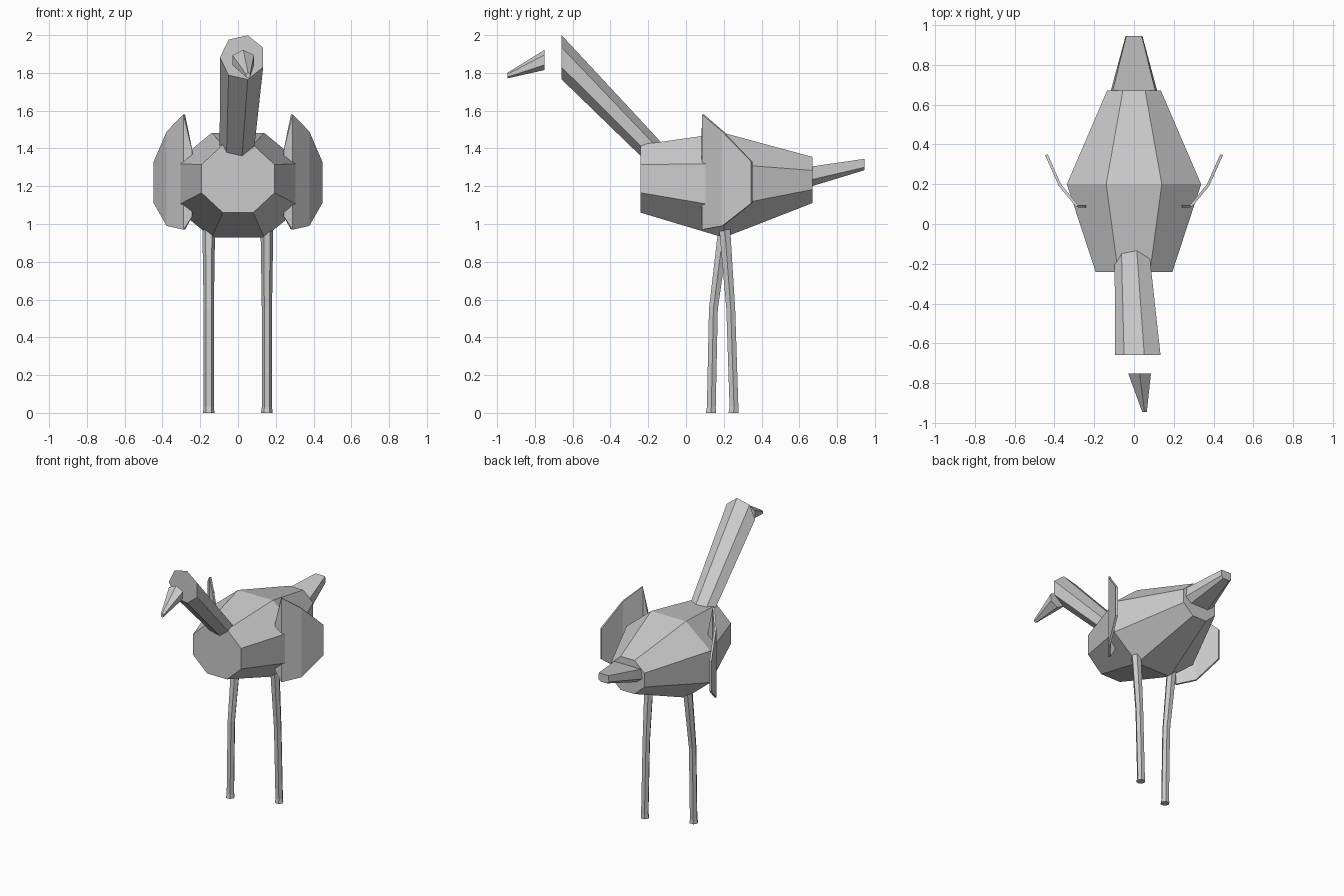
import bpy, bmesh, math
from mathutils import Vector

if "Cube" in bpy.data.objects:
    bpy.data.objects.remove(bpy.data.objects["Cube"], do_unlink=True)

GREY = (0.6, 0.6, 0.6, 1)
grey = bpy.data.materials.new("plain grey")
grey.use_nodes = True
grey.diffuse_color = GREY
grey.node_tree.nodes["Principled BSDF"].inputs["Base Color"].default_value = GREY


def finish(name, bm):
    bmesh.ops.recalc_face_normals(bm, faces=bm.faces)
    mesh = bpy.data.meshes.new(name)
    bm.to_mesh(mesh)
    bm.free()
    mesh.materials.append(grey)
    obj = bpy.data.objects.new(name, mesh)
    bpy.context.collection.objects.link(obj)
    return obj


def loft(name, rings):
    """Skin a list of equal-length point rings and cap both ends."""
    bm = bmesh.new()
    loops = [[bm.verts.new(p) for p in ring] for ring in rings]
    n = len(loops[0])
    for a, b in zip(loops, loops[1:]):
        for i in range(n):
            j = (i + 1) % n
            bm.faces.new((a[i], a[j], b[j], b[i]))
    bm.faces.new(loops[0])
    bm.faces.new(loops[-1])
    return finish(name, bm)


def ring_y(n, x, y, z, rx, rz, start=0.0):
    """Polygon facing along y."""
    angles = [start + math.tau * i / n for i in range(n)]
    return [(x + rx * math.cos(a), y, z + rz * math.sin(a)) for a in angles]


def ring_z(n, x, y, z, r):
    """Polygon facing along z."""
    angles = [math.tau * i / n for i in range(n)]
    return [(x + r * math.cos(a), y + r * math.sin(a), z) for a in angles]


# Body: three octagons with flat tops
eighth = math.pi / 8
flat = 1 / math.cos(eighth)
stations = [(-0.24, 1.24, 0.193, 0.18), (0.2, 1.205, 0.337, 0.277), (0.67, 1.233, 0.135, 0.122)]
loft("body", [ring_y(8, 0, y, z, w * flat, h * flat, eighth) for y, z, w, h in stations])

# Neck: tapered seven-sided tube leaning forward
neck = [(0.025, -0.658, 1.882, 0.12), (0, -0.24, 1.455, 0.097), (-0.011, -0.05, 1.26, 0.086)]
loft("neck", [ring_y(7, x, y, z, r, r, math.pi) for x, y, z, r in neck])

# Beak: six-sided spike ahead of the neck
beak_base = ring_y(6, 0.028, -0.75, 1.868, 0.066, 0.053, math.pi / 2)
beak_tip = ring_y(6, 0.053, -0.945, 1.786, 0.013, 0.015, math.pi / 2)
loft("beak", [beak_base, beak_tip])


# Tail: flat-topped and bevelled below
def tail_ring(y, top, side, low, w):
    half = [(0.92 * w, top), (w, side), (0.6 * w, low)]
    return [(x, y, z) for x, z in half] + [(-x, y, z) for x, z in reversed(half)]


loft("tail", [tail_ring(0.6, 1.295, 1.22, 1.18, 0.135),
              tail_ring(0.945, 1.345, 1.3, 1.285, 0.042)])

# Legs: slim six-sided tubes with a slight knee and foot flare
for name, x, foot, knee in (("right_leg", -0.155, 0.132, 0.145), ("left_leg", 0.153, 0.252, 0.237)):
    path = [(foot, 0, 0.031), (foot + 0.002, 0.03, 0.027), (knee, 0.55, 0.027), (0.203, 1.0, 0.034)]
    loft(name, [ring_z(6, x, y, z, r) for y, z, r in path])

# Wings: folded plates, each column is x, y, low z, high z
columns = [(0.242, 0.088, 1.04, 1.39), (0.285, 0.09, 0.97, 1.58),
           (0.372, 0.195, 0.99, 1.49), (0.44, 0.348, 1.11, 1.33)]
for name, side in (("left_wing", 1), ("right_wing", -1)):
    bm = bmesh.new()
    strips = [[bm.verts.new((side * x, y, z)) for z in (low, high)] for x, y, low, high in columns]
    for a, b in zip(strips, strips[1:]):
        bm.faces.new((a[0], b[0], b[1], a[1]))
    wing = finish(name, bm)
    plate = wing.modifiers.new("thickness", 'SOLIDIFY')
    plate.thickness = 0.014
    plate.offset = 0
